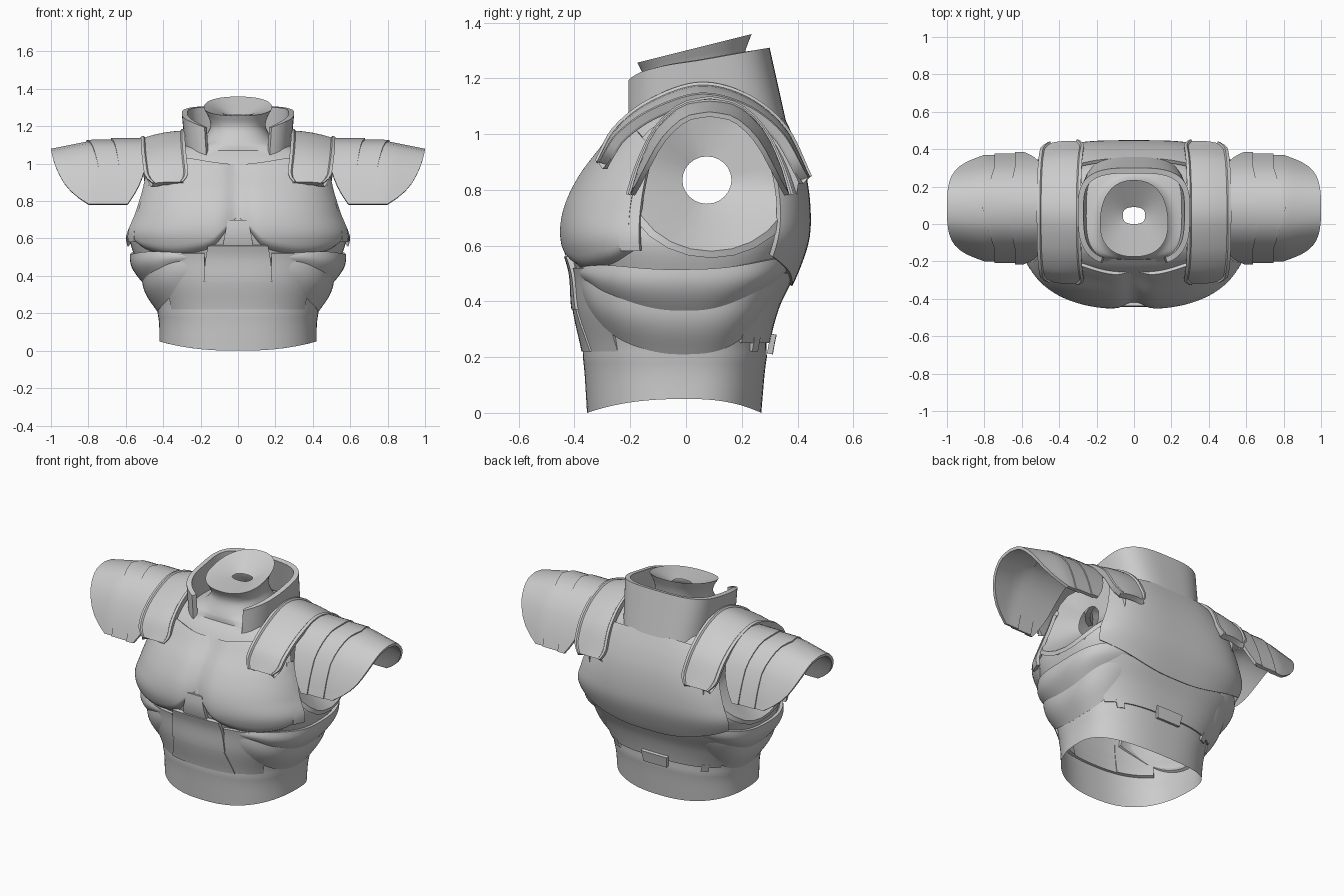
import bpy
import bmesh
from math import sin, cos, radians, pi, copysign

cube = bpy.data.objects.get("Cube")
if cube:
    bpy.data.objects.remove(cube, do_unlink=True)

grey = bpy.data.materials.new("plain_grey")
grey.use_nodes = True
grey.diffuse_color = (0.6, 0.6, 0.6, 1)
grey.node_tree.nodes["Principled BSDF"].inputs["Base Color"].default_value = (0.6, 0.6, 0.6, 1)


def curve(table, k):
    """Smooth interpolation of rows (key, value, ...) at key k."""
    k = min(max(k, table[0][0]), table[-1][0])
    last = len(table) - 1
    i = 0
    while i < last - 1 and k > table[i + 1][0]:
        i += 1

    def slope(j, c):
        lo, hi = table[max(j - 1, 0)], table[min(j + 1, last)]
        return (hi[c] - lo[c]) / (hi[0] - lo[0])
    p, q = table[i], table[i + 1]
    h = q[0] - p[0]
    t = (k - p[0]) / h
    return [p[c] * (1 + 2 * t) * (1 - t) ** 2 + q[c] * t * t * (3 - 2 * t)
            + h * t * (1 - t) * (slope(i, c) * (1 - t) - slope(i + 1, c) * t)
            for c in range(1, len(p))]


def span(a, b, n):
    return [a + (b - a) * i / n for i in range(n + 1)]


def surface(name, rows, closed=False, thick=0, mirror=False, cut=None):
    """Mesh a grid of points, then thicken, mirror and shade it."""
    bm = bmesh.new()
    grid = [[bm.verts.new(p) for p in row] for row in rows]
    cols = len(rows[0])
    for low, high in zip(grid, grid[1:]):
        for c in range(cols if closed else cols - 1):
            d = (c + 1) % cols
            bm.faces.new((low[c], low[d], high[d], high[c]))
    if cut:
        gone = [f for f in bm.faces if cut(f.calc_center_median())]
        bmesh.ops.delete(bm, geom=gone, context="FACES")
    mesh = bpy.data.meshes.new(name)
    bm.to_mesh(mesh)
    bm.free()
    obj = bpy.data.objects.new(name, mesh)
    bpy.context.collection.objects.link(obj)
    mesh.materials.append(grey)
    if thick:
        obj.modifiers.new("thickness", "SOLIDIFY").thickness = thick
    if mirror:
        obj.modifiers.new("both_sides", "MIRROR")
    bpy.ops.object.select_all(action="DESELECT")
    obj.select_set(True)
    bpy.context.view_layer.objects.active = obj
    bpy.ops.object.convert(target="MESH")
    bpy.ops.object.shade_smooth_by_angle(angle=radians(35))


# Torso outline by height: half width, front depth, back depth
TORSO = [(0, .42, .355, .27), (.2, .43, .37, .29), (.37, .505, .405, .33),
         (.5, .57, .415, .39), (.62, .6, .445, .43), (.73, .56, .43, .435),
         (.85, .52, .375, .42), (.95, .495, .305, .39), (1.03, .46, .25, .355),
         (1.08, .39, .2, .33)]
FRONT_POWER = [(0, 2.4), (.85, 2.5), (1.1, 2.6)]
BACK_POWER = [(0, 2.4), (.5, 3), (.75, 3.5), (1.1, 2.8)]


def oval(th, a, f, b, nf, nb):
    """Point on a rounded outline; 0 degrees is front, 90 is the left side."""
    s, c = sin(radians(th)), cos(radians(th))
    n = nf if c > 0 else nb
    x = copysign(abs(s) ** (2 / n), s) * a
    y = -copysign(abs(c) ** (2 / n), c) * (f if c > 0 else b)
    return x, y


def torso(th, z, off=0):
    a, f, b = curve(TORSO, z)
    x, y = oval(th, a + off, f + off, b + off, curve(FRONT_POWER, z)[0], curve(BACK_POWER, z)[0])
    return x, y, z


def plate(name, th0, th1, lo, hi, off=.01, flare=0, shape=None, mirror=False, n=32, m=12):
    """Armour plate following the torso between two edge curves."""
    lo = lo if isinstance(lo, list) else [(th0, lo), (th1, lo)]
    hi = hi if isinstance(hi, list) else [(th0, hi), (th1, hi)]
    rows = []
    for v in span(0, 1, m):
        row = []
        for th in span(th0, th1, n):
            low = curve(lo, abs(th) if lo[0][0] == 0 else th)[0]
            top = curve(hi, abs(th) if hi[0][0] == 0 else th)[0]
            z = low * (1 - v) + top * v
            extra = shape(th, v, z) if shape else 0
            row.append(torso(th * (1 + flare * (1 - v)), z, off + extra))
        rows.append(row)
    surface(name, rows, thick=.02, mirror=mirror)


# Armholes
HY, HZ, RY, RZ = .09, .825, .285, .245


def in_armhole(p):
    return abs(p.x) > .25 and ((p.y - HY) / RY) ** 2 + ((p.z - HZ) / RZ) ** 2 < 1


# Undersuit: open waist, shoulders, neck and dished neck opening
turn = span(0, 360, 96)[:-1]
rows = [[torso(t, .05 * sin(radians(t)) ** 2) for t in turn]]
for z in span(.08, 1.07, 50):
    rows.append([torso(t, z, -.02 * min(max((z - .2) / .1, 0), 1)) for t in turn])
NECK = [(0, .29, .19, .3, 1.095, 0), (1, .2, .18, .25, 1.12, 0), (2, .15, .155, .205, 1.19, .1),
        (3, .155, .155, .21, 1.245, .2), (4, .182, .175, .235, 1.3, .25)]
for k in span(0, 4, 16):
    a, f, b, z, tilt = curve(NECK, k)
    ring = [oval(t, a, f, b, 2.3, 2.3) for t in turn]
    rows.append([(x, y, z + tilt * y) for x, y in ring])
rim = rows[-1]
hole = [oval(t, .06, .045, .045, 2.6, 2.6) for t in turn]
for k in (.15, .5, 1):
    rows.append([(p[0] + (h[0] - p[0]) * k, p[1] + (h[1] + .045 - p[1]) * k, p[2] + (1.262 - p[2]) * k)
                 for p, h in zip(rim, hole)])
surface("undersuit", rows, closed=True, cut=in_armhole)


def side_point(y, z):
    """Point on the left side of the torso at a given y and z."""
    z = min(z, 1.065)
    a, f, b = curve(TORSO, z)
    n = curve(FRONT_POWER if y < 0 else BACK_POWER, z)[0]
    x = a * max(1 - abs(y / (f if y < 0 else b)) ** n, 0) ** (1 / n)
    return max(x, .4), y, z


# Arm sockets: rim flange and funnel with a small opening
rows = []
angles = [radians(t) for t in span(0, 360, 24)[:-1]]
for k in (1.1, 1.0):
    rows.append([side_point(HY + RY * k * cos(t), HZ + RZ * k * sin(t)) for t in angles])
for k in (.5, 1):
    rows.append([(p[0] + (.4 - p[0]) * k, p[1] + (.075 + .088 * cos(t) - p[1]) * k,
                  p[2] + (.835 + .085 * sin(t) - p[2]) * k) for p, t in zip(rows[1], angles)])
surface("arm_socket", rows, closed=True, mirror=True)


# Breastplate with a centre cleft and rolled lower edge
def chest_shape(th, v, z):
    x = torso(th, z)[0]
    cleft = .03 * 2.7 ** -((x / .06) ** 2)
    roll = .05 * max(0, 1 - v / .1) ** 2
    return -cleft - roll + .01 * sin(pi * v)


plate("breastplate", -68, 68,
      [(0, .69), (4, .62), (9, .55), (18, .515), (35, .5), (55, .525), (68, .57)],
      [(0, .995), (12, 1.01), (30, 1.03), (50, 1.02), (68, .97)],
      off=.005, shape=chest_shape, n=80, m=32)
plate("sternum_plate", -3, 3, .53, .70, off=0, flare=.8, n=4, m=4)
plate("flank_guard", 63, 73, .58, .93, off=.012, mirror=True, n=6)

# Back plate with a lower point
plate("back_plate", 128, 232,
      [(128, .56), (145, .52), (180, .455), (215, .52), (232, .56)],
      [(128, .98), (145, 1.04), (180, 1.06), (215, 1.04), (232, .98)], off=.012, n=48, m=24)

# Belly plates
plate("upper_belly_plate", -11.5, 11.5, .37, .56, off=.006, flare=.45, n=12)
plate("lower_belly_plate", -15, 15, .22, .38, off=.002, flare=.7, n=12)
plate("front_skirt_plate", 14, 42, .22, .52, off=-.004, flare=.25, mirror=True)


# Sagging side bands, tucked in at both ends
def band_shape(th, v, z):
    taper = max(sin(pi * (th - 18) / 142), 0) ** .5
    return .022 * sin(pi * v) * taper - .022 * (1 - taper)


LOW_EDGE = [(18, .485), (35, .46), (50, .42), (90, .35), (130, .43), (160, .5)]
plate("upper_side_band", 18, 160, LOW_EDGE,
      [(18, .52), (50, .53), (90, .515), (130, .55), (160, .57)],
      off=.002, shape=band_shape, mirror=True, n=48)
plate("lower_side_band", 18, 160,
      [(18, .42), (30, .37), (45, .3), (65, .24), (90, .21), (120, .25), (160, .4)],
      [(k, z + .04) for k, z in LOW_EDGE], shape=band_shape, off=0, mirror=True, n=48)

# Lower back guard and its tabs
plate("lower_back_guard", 125, 235, .25, .5, off=.002)
plate("centre_back_tab", 174, 186, .21, .28, off=.02, n=6, m=3)
plate("side_back_tab", 138, 146, .22, .27, off=.004, mirror=True, n=4, m=3)

# Open-fronted collar
COLLAR_TOP = [(-.24, 1.13), (-.2, 1.2), (-.1, 1.24), (.05, 1.265), (.3, 1.31)]
rows = []
for v in span(0, 1, 8):
    row = []
    for t in span(26, 334, 64):
        x, y = oval(t, .28 + .02 * v, .295, .29 - .06 * v, 3.2, 3.2)
        y += .07
        low = 1.0 + .04 * min(1, (y + .24) / .2)
        row.append((x, y, low + (curve(COLLAR_TOP, y)[0] - low) * v))
    rows.append(row)
surface("collar", rows, thick=.03)

# Shoulder straps: raised-rim bands arched front to back
STRAP = [(-1, -.325, .905), (-.75, -.265, 1.02), (-.4, -.135, 1.125), (0, .05, 1.187),
         (.4, .23, 1.14), (.7, .365, 1.025), (1, .45, .85)]
rows = []
for s in span(-1, 1, 40):
    y, z = curve(STRAP, s)
    y0, z0 = curve(STRAP, s - .02)
    y1, z1 = curve(STRAP, s + .02)
    size = ((y1 - y0) ** 2 + (z1 - z0) ** 2) ** .5
    ny, nz = -(z1 - z0) / size, (y1 - y0) / size
    width = .118 * (1 - .3 * max(0, (abs(s) - .88) / .12) ** 2)
    row = []
    for v in (-1, -.86, -.8, -.4, 0, .4, .8, .86, 1):
        drop = .022 * (v + 1) * (1 - .7 * s * s) + .01 * v * v - (.01 if abs(v) > .82 else 0)
        row.append((.402 - .025 * abs(s) ** 3 + width * v, y - ny * drop, z - nz * drop))
    rows.append(row)
surface("shoulder_strap", rows, thick=.035, mirror=True)

# Shoulder guards: three overlapping arched plates on each arm
ARCH = [(0, 0, 1.12), (.25, .1, 1.10), (.5, .19, 1.02), (.75, .25, .9), (1, .285, .785)]


def early(u):
    return min(1, 1.7 * u)


def late(u):
    return u ** 3


LAMES = [("inner", .47, .68, .59, .635, late, early, .016),
         ("middle", .64, .81, .61, .745, early, early, .008),
         ("outer", .77, 1.0, .71, .8, early, late, 0)]
for label, in_top, out_top, in_low, out_low, in_bend, out_bend, lift in LAMES:
    rows = []
    for u in span(-1, 1, 20):
        dy, z = curve(ARCH, abs(u))
        x_in = in_top + (in_low - in_top) * in_bend(abs(u))
        x_out = out_top + (out_low - out_top) * out_bend(abs(u))
        row = []
        for v in span(0, 1, 6):
            x = x_in + (x_out - x_in) * v
            fall = .2 * max(0, x - .8)
            row.append((x, .085 + copysign(dy * (1 - 2.5 * fall) + lift * abs(u), u),
                        z + lift * (1 - abs(u)) - fall))
        rows.append(row)
    surface(label + "_shoulder_guard", rows, thick=.018, mirror=True)
